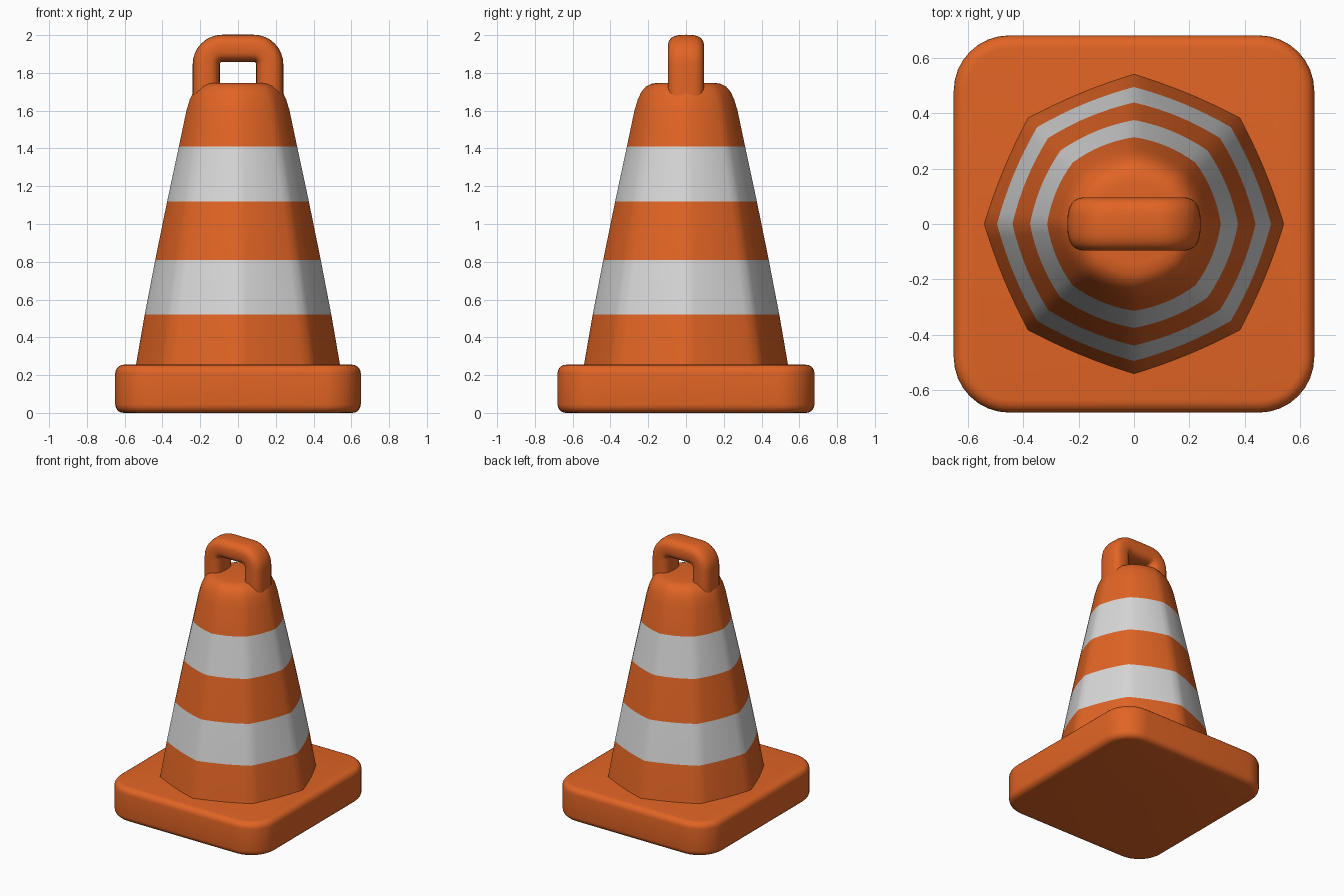
import bpy, bmesh, math

if "Cube" in bpy.data.objects:
    bpy.data.objects.remove(bpy.data.objects["Cube"])

def material(name, rgb):
    m = bpy.data.materials.new(name)
    m.diffuse_color = (*rgb, 1)
    m.use_nodes = True
    m.node_tree.nodes["Principled BSDF"].inputs["Base Color"].default_value = m.diffuse_color
    return m

ORANGE = material("safety orange", (0.75, 0.127, 0.018))
WHITE = material("reflective white", (0.69, 0.68, 0.68))

def loft(name, rings, mats, rule=None, angle=40):
    """Skin closed rings of points and cap both ends."""
    bm = bmesh.new()
    rows = [[bm.verts.new(p) for p in ring] for ring in rings]
    n = len(rows[0])
    for a, b in zip(rows, rows[1:]):
        for i in range(n):
            j = (i + 1) % n
            bm.faces.new((a[i], a[j], b[j], b[i]))
    bm.faces.new(rows[0][::-1])
    bm.faces.new(rows[-1])
    bmesh.ops.recalc_face_normals(bm, faces=bm.faces[:])
    if rule:
        for f in bm.faces:
            f.material_index = rule(f.calc_center_median())
    me = bpy.data.meshes.new(name)
    bm.to_mesh(me)
    bm.free()
    for m in mats:
        me.materials.append(m)
    o = bpy.data.objects.new(name, me)
    bpy.context.collection.objects.link(o)
    bpy.ops.object.select_all(action='DESELECT')
    o.select_set(True)
    bpy.context.view_layer.objects.active = o
    bpy.ops.object.shade_smooth_by_angle(angle=math.radians(angle))
    return o

# base: rounded rectangle slab with softened rims
def slab_ring(inset, z, hx=0.65, hy=0.68, r=0.2, steps=8):
    pts = []
    for k, (sx, sy) in enumerate([(1, 1), (-1, 1), (-1, -1), (1, -1)]):
        for s in range(steps + 1):
            a = math.pi / 2 * (k + s / steps)
            pts.append((sx * (hx - r) + (r - inset) * math.cos(a),
                        sy * (hy - r) + (r - inset) * math.sin(a), z))
    return pts

R, H = 0.045, 0.255
arc = [i * math.pi / 10 for i in range(6)]
rim = [(R * (1 - math.sin(a)), R * (1 - math.cos(a))) for a in arc]
loft("base", [slab_ring(i, z) for i, z in rim] +
     [slab_ring(i, H - z) for i, z in rim[::-1]], [ORANGE])

# cone body: soft octagon that becomes rounder towards the top
def cone_ring(r, z):
    k = max(0.1, 0.75 - 0.45 * (z - 0.25) / 1.4)
    pts = []
    for i in range(64):
        a = 2 * math.pi * i / 64
        d = (a + math.pi / 8) % (math.pi / 4) - math.pi / 8
        octagon = math.cos(math.pi / 8) / math.cos(math.pi / 8 - abs(d))
        rr = r * (1 - k * (1 - octagon))
        pts.append((rr * math.cos(a), rr * math.sin(a), z))
    return pts

profile = [(0.543, 0.235), (0.54, 0.255), (0.494, 0.52), (0.438, 0.81), (0.375, 1.12),
           (0.313, 1.41), (0.273, 1.6), (0.255, 1.66), (0.236, 1.7),
           (0.212, 1.728), (0.185, 1.742), (0.15, 1.747)]
loft("cone_body", [cone_ring(r, z) for r, z in profile], [ORANGE, WHITE],
     lambda c: int(0.52 < c.z < 0.81 or 1.12 < c.z < 1.41))

# carrying handle: rounded section swept along an arch
CX, TOP, BEND = 0.168, 1.93, 0.085
path = [(CX, 1.64, 0)]
for k, sx in enumerate((1, -1)):
    for s in range(9):
        a = math.pi / 2 * (k + s / 8)
        path.append((sx * (CX - BEND) + BEND * math.cos(a),
                     TOP - BEND + BEND * math.sin(a), a))
path.append((-CX, 1.64, math.pi))

def power(v, e):
    return math.copysign(abs(v) ** e, v)

def handle_ring(x, z, a):
    pts = []
    for i in range(32):
        t = 2 * math.pi * i / 32
        u, y = 0.072 * power(math.cos(t), 0.7), 0.096 * power(math.sin(t), 0.7)
        pts.append((x + u * math.cos(a), y, z + u * math.sin(a)))
    return pts

loft("handle", [handle_ring(*p) for p in path], [ORANGE], angle=60)
